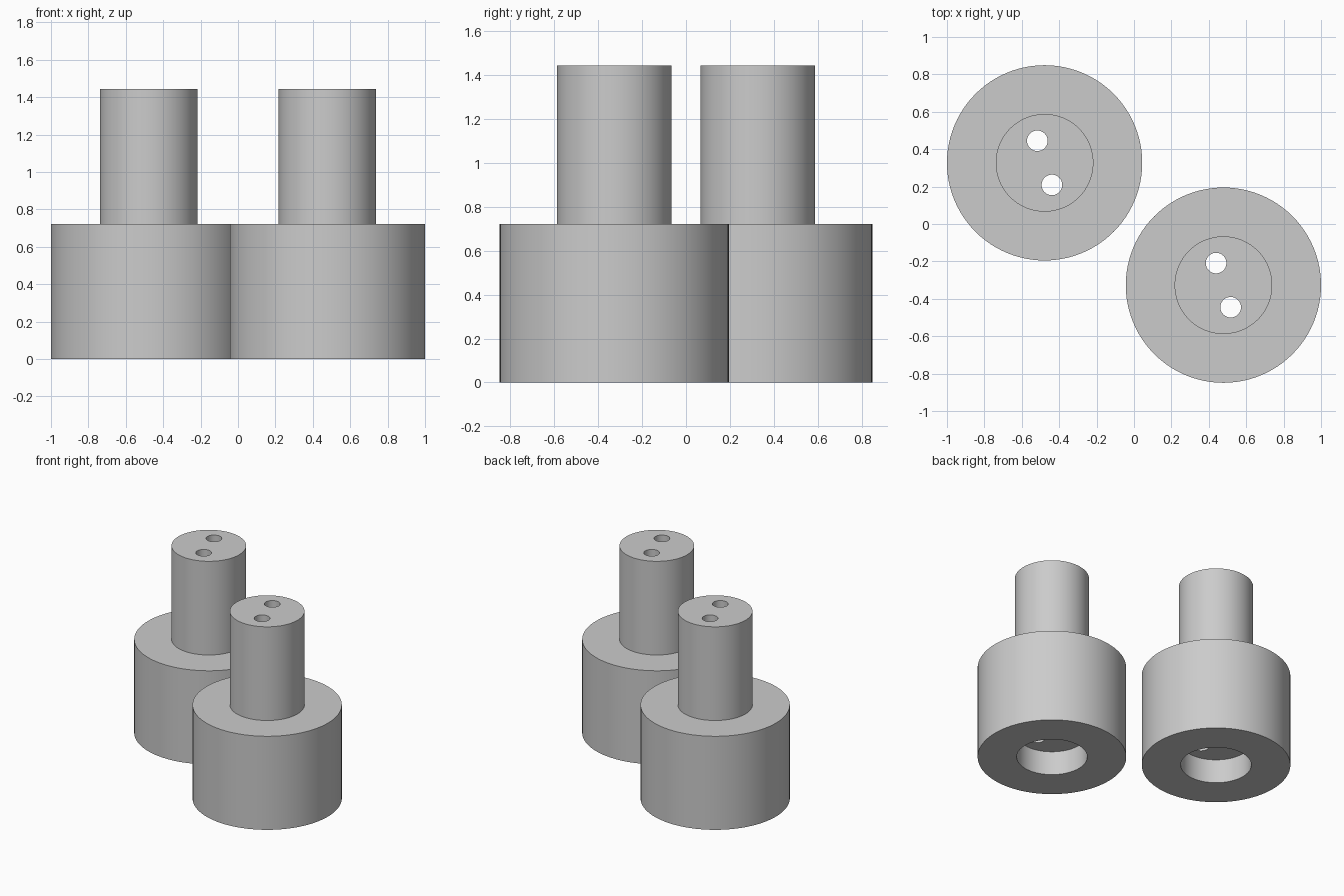
import bpy
import math

cube = bpy.data.objects.get("Cube")
if cube:
    bpy.data.objects.remove(cube, do_unlink=True)

grey = bpy.data.materials.new("plain_grey")
grey.use_nodes = True
colour = (0.6, 0.6, 0.6, 1)
grey.diffuse_color = colour
grey.node_tree.nodes["Principled BSDF"].inputs["Base Color"].default_value = colour

BASE_R, STEM_R, RECESS_R, HOLE_R = 0.522, 0.261, 0.248, 0.055
STEP_Z, TOP_Z, RECESS_Z = 0.722, 1.445, 0.185
CENTRE = (0.478, -0.327)
HOLE = (0.039, -0.118)
SIDES = 96


def turned(name, profile):
    """Revolve a closed radius/height profile whose ends lie on the axis."""
    verts, faces, rings = [], [], []
    for r, z in profile:
        count = SIDES if r else 1
        rings.append(range(len(verts), len(verts) + count))
        for i in range(count):
            a = math.tau * i / SIDES
            verts.append((r * math.cos(a), r * math.sin(a), z))
    for low, high in zip(rings, rings[1:]):
        if len(low) == 1:
            faces.append(list(reversed(high)))
        elif len(high) == 1:
            faces.append(list(low))
        else:
            for i in range(SIDES):
                j = (i + 1) % SIDES
                faces.append((low[i], low[j], high[j], high[i]))
    used = sorted({v for f in faces for v in f})
    remap = {v: k for k, v in enumerate(used)}
    mesh = bpy.data.meshes.new(name)
    mesh.from_pydata([verts[v] for v in used], [], [[remap[v] for v in f] for f in faces])
    mesh.materials.append(grey)
    obj = bpy.data.objects.new(name, mesh)
    bpy.context.collection.objects.link(obj)
    return obj


# Stepped body with a round recess in the underside
body = turned("right_stepped_bushing", [
    (0, RECESS_Z), (RECESS_R, RECESS_Z), (RECESS_R, 0), (BASE_R, 0),
    (BASE_R, STEP_Z), (STEM_R, STEP_Z), (STEM_R, TOP_Z), (0, TOP_Z)])

# Two through holes from the stem top down to the recess
for side in (1, -1):
    bpy.ops.mesh.primitive_cylinder_add(
        vertices=48, radius=HOLE_R, depth=2,
        location=(side * HOLE[0], side * HOLE[1], 1.1))
    cutter = bpy.context.object
    cutter.name = "hole_cutter"
    cutter.hide_render = True
    cutter.data.materials.append(grey)
    bpy.context.view_layer.objects.active = body
    cut = body.modifiers.new("hole", "BOOLEAN")
    cut.object = cutter
    cut.operation = "DIFFERENCE"
    cut.solver = "EXACT"
    bpy.ops.object.modifier_apply(modifier=cut.name)
    bpy.data.objects.remove(cutter, do_unlink=True)

bpy.ops.object.select_all(action="DESELECT")
body.select_set(True)
bpy.context.view_layer.objects.active = body
bpy.ops.object.shade_smooth_by_angle(angle=math.radians(30))

# Matching pair, set diagonally
body.location = (-CENTRE[0], -CENTRE[1], 0)
twin = body.copy()
twin.name = "left_stepped_bushing"
twin.location = (CENTRE[0], CENTRE[1], 0)
bpy.context.collection.objects.link(twin)
